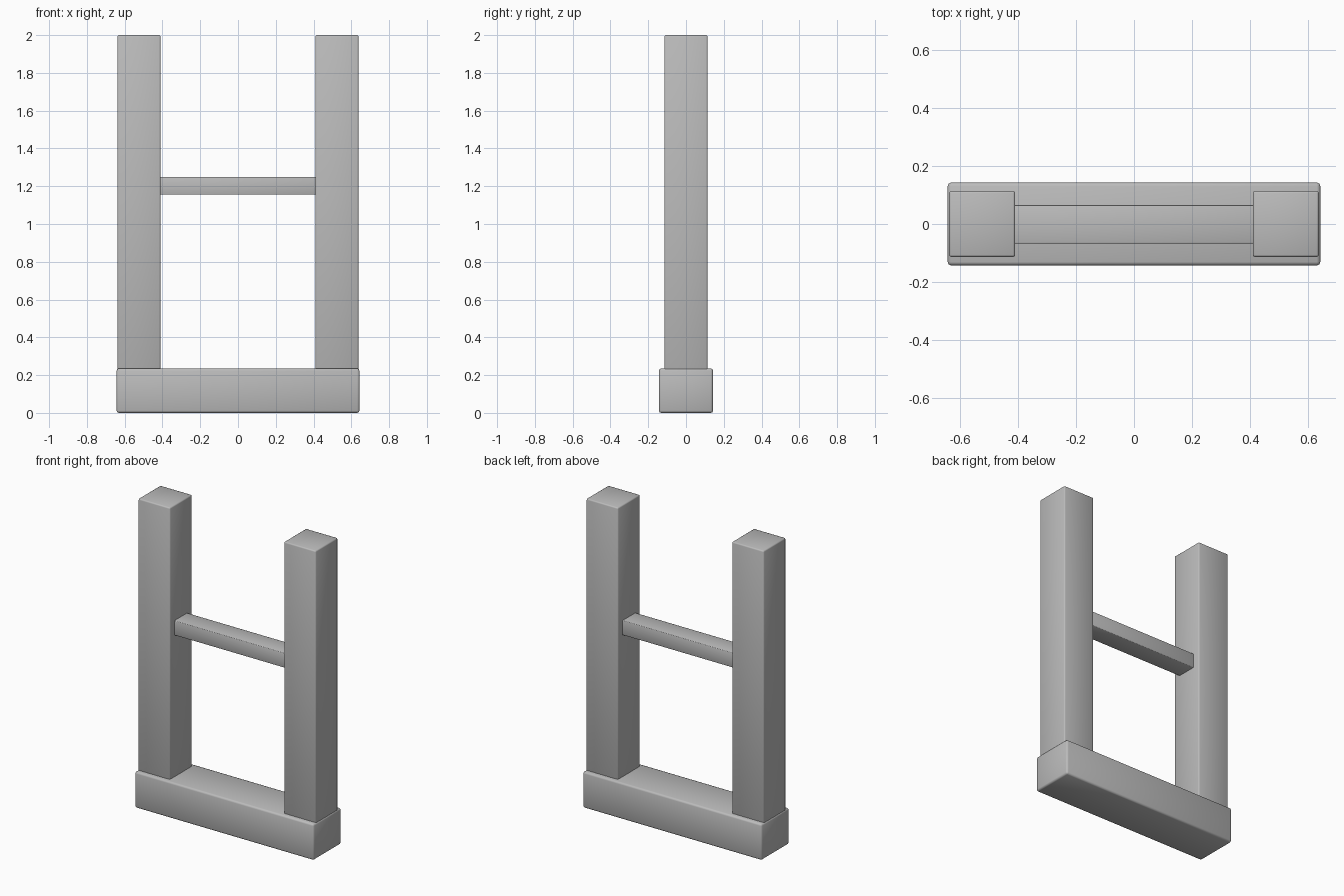
import bpy
import math
from mathutils import Vector

cube = bpy.data.objects.get("Cube")
if cube:
    bpy.data.objects.remove(cube, do_unlink=True)

# Single grey finish
grey = bpy.data.materials.new("plain_grey")
grey.use_nodes = True
colour = (0.5, 0.5, 0.5, 1)
grey.diffuse_color = colour
grey.node_tree.nodes["Principled BSDF"].inputs["Base Color"].default_value = colour


def beam(name, low, high, bevel):
    """Box between two corners with softly rounded edges."""
    low, high = Vector(low), Vector(high)
    bpy.ops.mesh.primitive_cube_add(size=1, location=(low + high) / 2)
    obj = bpy.context.object
    obj.name = name
    obj.scale = high - low
    bpy.ops.object.transform_apply(location=False, rotation=False, scale=True)
    obj.data.materials.append(grey)
    mod = obj.modifiers.new("soft_edges", "BEVEL")
    mod.width = bevel
    mod.segments = 2
    bpy.ops.object.modifier_apply(modifier=mod.name)
    bpy.ops.object.shade_smooth_by_angle(angle=math.radians(50))
    return obj


# Base beam
beam("base_beam", (-0.643, -0.143, 0), (0.643, 0.143, 0.235), 0.012)

# Pair of upright posts
for side, sign in (("left", 1), ("right", -1)):
    inner, outer = sorted((sign * 0.41, sign * 0.638))
    beam(side + "_post", (inner, -0.114, 0.2), (outer, 0.114, 2), 0.008)

# Crossbar between the posts
beam("crossbar", (-0.43, -0.068, 1.155), (0.43, 0.065, 1.25), 0.004)
